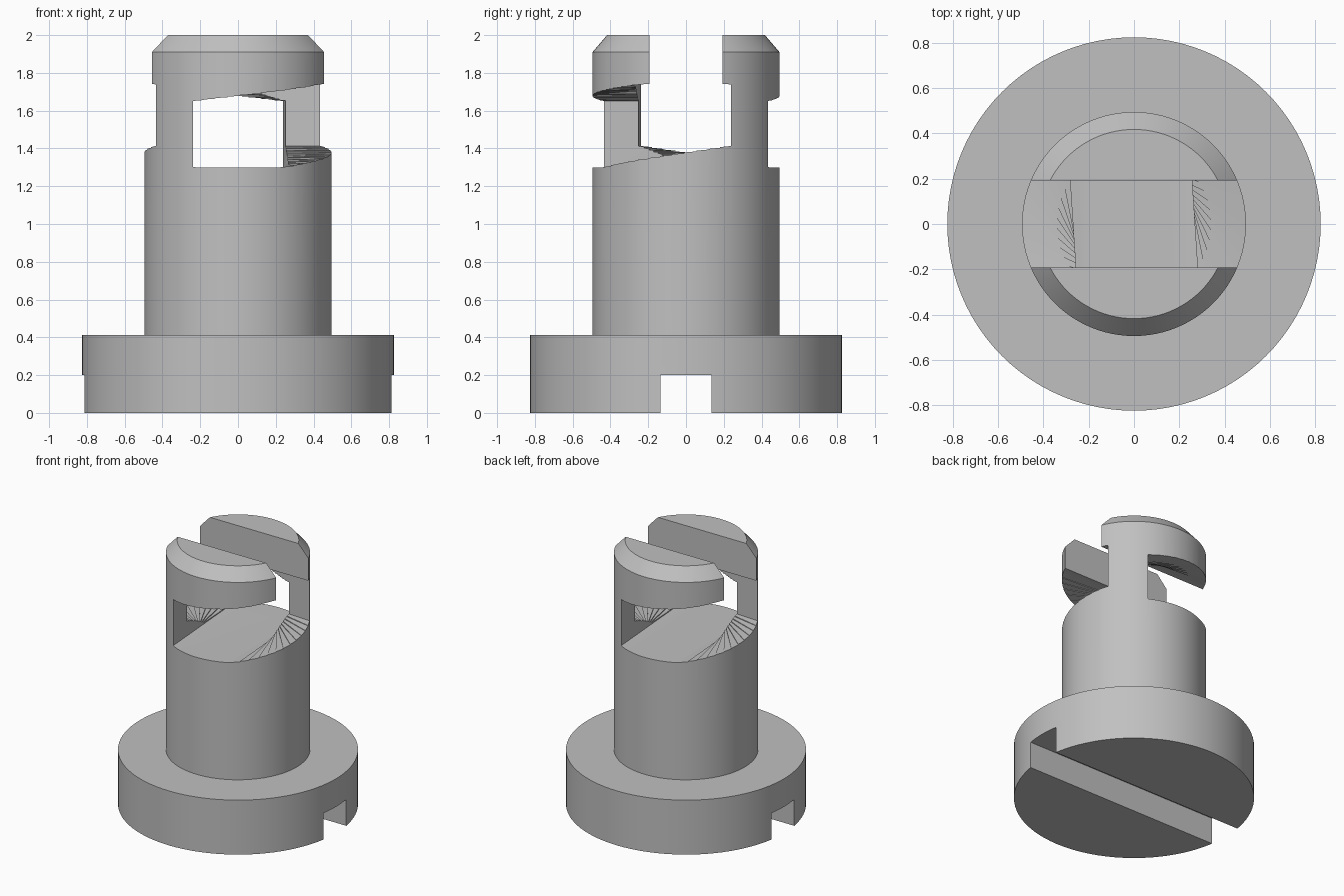
import bpy
import bmesh
import math
from mathutils import Matrix, Vector

default = bpy.data.objects.get("Cube")
if default:
    bpy.data.objects.remove(default, do_unlink=True)

# Single plain grey material
grey = bpy.data.materials.new("plain grey")
grey.use_nodes = True
colour = (0.53, 0.53, 0.53, 1)
grey.diffuse_color = colour
grey.node_tree.nodes["Principled BSDF"].inputs["Base Color"].default_value = colour

SEGMENTS = 96


def add_object(name, bm):
    bmesh.ops.recalc_face_normals(bm, faces=bm.faces[:])
    mesh = bpy.data.meshes.new(name)
    bm.to_mesh(mesh)
    bm.free()
    mesh.materials.append(grey)
    obj = bpy.data.objects.new(name, mesh)
    bpy.context.collection.objects.link(obj)
    return obj


def lathe(name, profile):
    """Solid of revolution from (radius, height) points, capped at both ends."""
    bm = bmesh.new()
    rings = []
    for r, z in profile:
        angles = [2 * math.pi * i / SEGMENTS for i in range(SEGMENTS)]
        rings.append([bm.verts.new((r * math.cos(a), r * math.sin(a), z)) for a in angles])
    for low, high in zip(rings, rings[1:]):
        for i in range(SEGMENTS):
            j = (i + 1) % SEGMENTS
            bm.faces.new((low[i], low[j], high[j], high[i]))
    bm.faces.new(rings[0][::-1])
    bm.faces.new(rings[-1])
    return add_object(name, bm)


def bar_corners(half_length, half_width, low, high, angle=0):
    turn = Matrix.Rotation(angle, 3, "Z")
    return [turn @ Vector((x, y, z))
            for x in (-half_length, half_length)
            for y in (-half_width, half_width)
            for z in (low, high)]


def hull(name, points):
    bm = bmesh.new()
    for p in points:
        bm.verts.new(p)
    bmesh.ops.convex_hull(bm, input=bm.verts[:])
    loose = [v for v in bm.verts if not v.link_faces]
    bmesh.ops.delete(bm, geom=loose, context="VERTS")
    return add_object(name, bm)


def cut(target, cutter):
    """Subtract a helper solid and remove it afterwards."""
    cutter.hide_render = True
    mod = target.modifiers.new("cut", "BOOLEAN")
    mod.operation = "DIFFERENCE"
    mod.solver = "EXACT"
    mod.object = cutter
    bpy.ops.object.select_all(action="DESELECT")
    bpy.context.view_layer.objects.active = target
    target.select_set(True)
    bpy.ops.object.modifier_apply(modifier=mod.name)
    bpy.data.objects.remove(cutter, do_unlink=True)


# Flanged stud with a chamfered tip
stud = lathe("flanged_stud", [(0.825, 0), (0.825, 0.413), (0.495, 0.413),
                              (0.495, 1.91), (0.418, 2)])

# Screwdriver slot under the flange
cut(stud, hull("base_slot_cutter", bar_corners(1, 0.135, -0.2, 0.2)))

# Entry slot through the tip
cut(stud, hull("entry_slot_cutter", bar_corners(1, 0.193, 1.55, 2.2)))

# Quarter-turn cam channel: a bar swept down while turning clockwise
STEPS = 12


def channel_bar(step):
    t = step / STEPS
    return bar_corners(0.7, 0.222, 1.415 - 0.115 * t, 1.74 - 0.09 * t, -t * math.pi / 2)


for step in range(STEPS):
    cut(stud, hull("cam_channel_cutter", channel_bar(step) + channel_bar(step + 1)))

# Smooth round walls, crisp edges
bpy.ops.object.select_all(action="DESELECT")
bpy.context.view_layer.objects.active = stud
stud.select_set(True)
bpy.ops.object.shade_smooth_by_angle(angle=math.radians(25))
